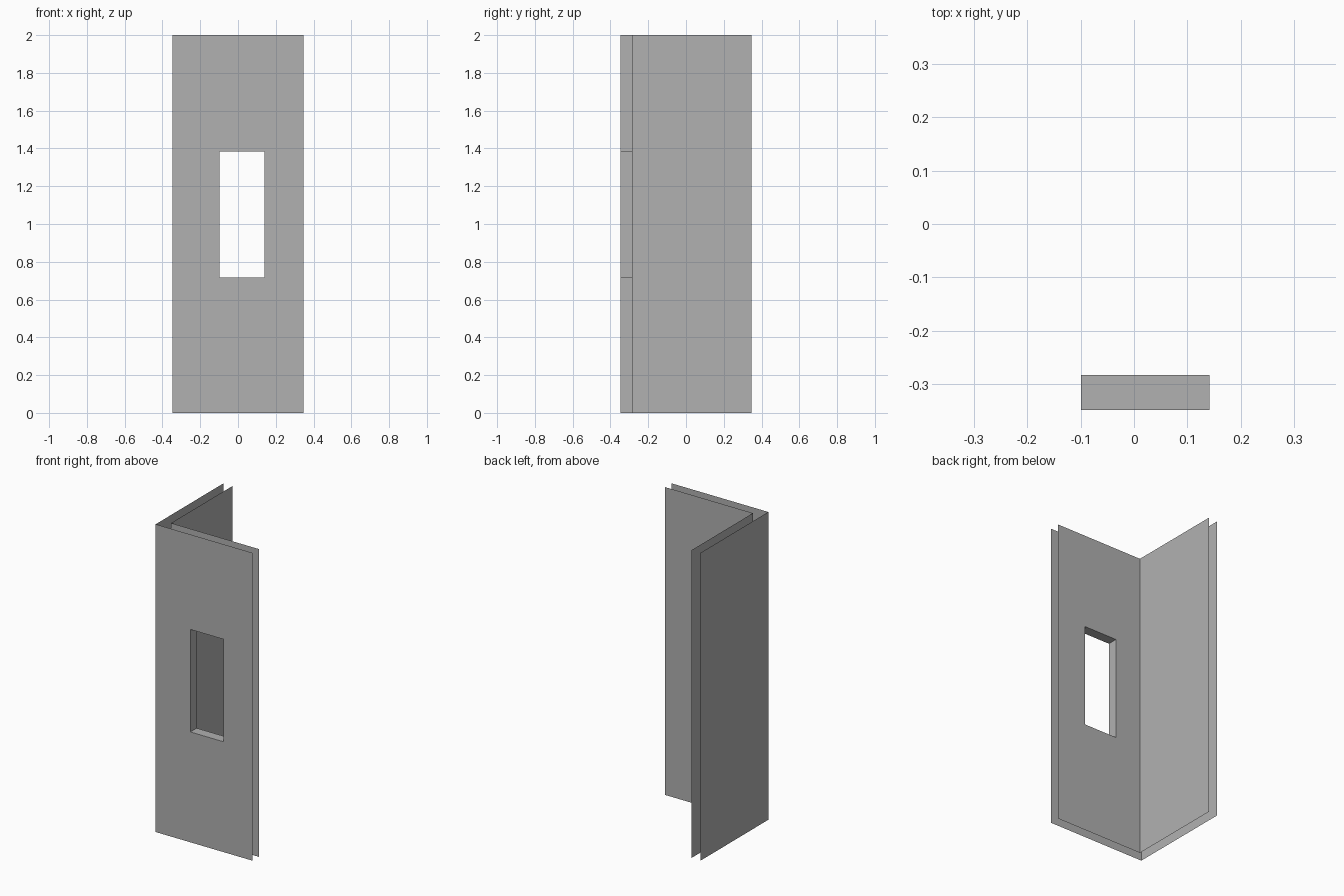
import bpy, bmesh

if "Cube" in bpy.data.objects:
    bpy.data.objects.remove(bpy.data.objects["Cube"])

HALF = 0.348            # half width of the corner wall
INNER = -0.283          # position of the inner skins
HEIGHT = 2.0
WIN = (-0.099, 0.141, 0.717, 1.383)   # window x0, x1, z0, z1

# Mid grey wall colour
grey = bpy.data.materials.new("wall_grey")
grey.diffuse_color = (0.44, 0.44, 0.44, 1)
grey.use_nodes = True
grey.node_tree.nodes["Principled BSDF"].inputs["Base Color"].default_value = grey.diffuse_color


def rect(bm, x0, x1, z0, z1, y):
    """Counter-clockwise loop of four vertices seen from the front."""
    return [bm.verts.new((x, y, z)) for x, z in ((x0, z0), (x1, z0), (x1, z1), (x0, z1))]


def bridge(bm, a, b):
    """Quads between two four-vertex loops."""
    return [bm.faces.new((a[i], a[(i + 1) % 4], b[(i + 1) % 4], b[i])) for i in range(4)]


def finish(bm, name, flip=False):
    if flip:
        bmesh.ops.reverse_faces(bm, faces=bm.faces[:])
    mesh = bpy.data.meshes.new(name)
    bm.to_mesh(mesh)
    bm.free()
    mesh.materials.append(grey)
    bpy.context.collection.objects.link(bpy.data.objects.new(name, mesh))


def corner_skin(name, corner, flip):
    """Open L-shaped sheet: front panel framing the window, plus the left panel."""
    bm = bmesh.new()
    outer = rect(bm, corner, HALF, 0, HEIGHT, corner)
    bridge(bm, outer, rect(bm, *WIN, corner))
    low = bm.verts.new((corner, HALF, 0))
    high = bm.verts.new((corner, HALF, HEIGHT))
    bm.faces.new((low, outer[0], outer[3], high))
    finish(bm, name, flip)


# Outside and room-side wall skins, open at top, bottom and ends
corner_skin("outer_wall", -HALF, False)
corner_skin("inner_wall", INNER, True)

# Four faces lining the window opening
bm = bmesh.new()
bridge(bm, rect(bm, *WIN, -HALF), rect(bm, *WIN, INNER))
finish(bm, "window_reveal")
